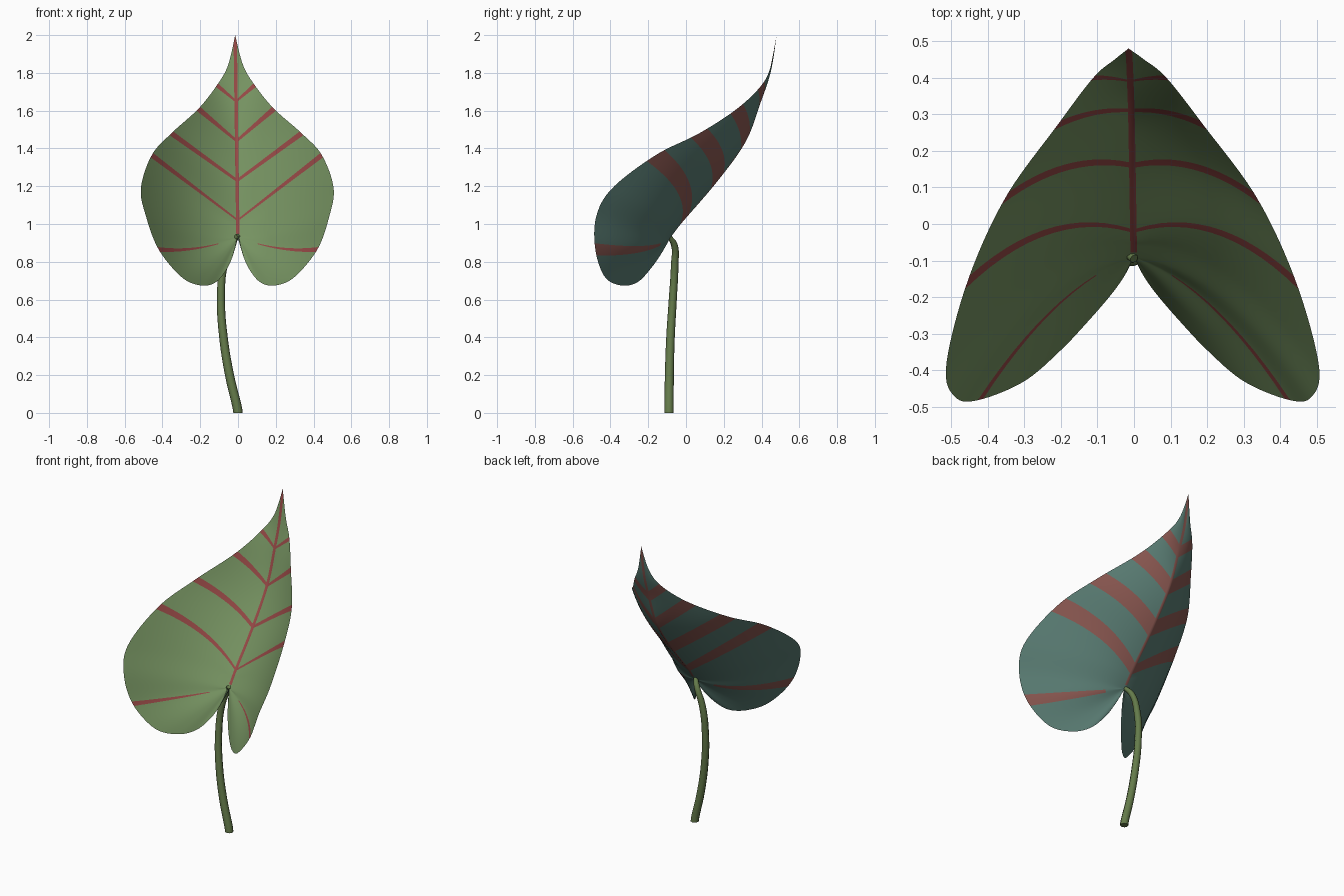
import bpy, bmesh

cube = bpy.data.objects.get("Cube")
if cube:
    bpy.data.objects.remove(cube)


def material(name, rgb):
    m = bpy.data.materials.new(name)
    m.use_nodes = True
    m.diffuse_color = (*rgb, 1)
    bsdf = m.node_tree.nodes["Principled BSDF"]
    bsdf.inputs["Base Color"].default_value = (*rgb, 1)
    bsdf.inputs["Roughness"].default_value = 0.8
    return m


leaf_mats = [material("leaf_green", (0.18, 0.29, 0.12)),
             material("vein_red", (0.30, 0.065, 0.06)),
             material("underside_teal", (0.10, 0.20, 0.17)),
             material("underside_vein", (0.25, 0.095, 0.08))]
stem_mat = material("stem_green", (0.13, 0.20, 0.07))

# Stations from tip to notch: rim x, y, z and the midrib y, z they grow from
BASE = (-0.09, 0.93)
STATIONS = [
    (0, 0.48, 2.0, 0.48, 2.0),
    (0.04, 0.45, 1.84, 0.44, 1.8),
    (0.10, 0.40, 1.735, 0.39, 1.65),
    (0.20, 0.27, 1.61, 0.31, 1.44),
    (0.345, 0.07, 1.48, 0.16, 1.23),
    (0.45, -0.16, 1.365, -0.02, 1.02),
    (0.51, -0.39, 1.19, -0.06, 0.97),
    (0.485, -0.475, 1.04, *BASE),
    (0.42, -0.48, 0.865, *BASE),
    (0.30, -0.43, 0.72, *BASE),
    (0.20, -0.345, 0.675, *BASE),
    (0.12, -0.26, 0.69, *BASE),
    (0.06, -0.19, 0.76, *BASE),
    (0.025, -0.14, 0.84, *BASE),
    (0.005, -0.10, 0.93, *BASE)]
LAST = len(STATIONS) - 1
VEINS = (2, 3, 4, 5, 8)
LOBE_VEIN = 8
FINE, WIDE = 0.08, 0.2      # half widths of upper and underside veins
COLS = 14


def station(s):
    """Smooth interpolation through the stations."""
    s = min(max(s, 0), LAST)
    k = min(int(s), LAST - 1)
    t = s - k
    a, b, c, d = (STATIONS[min(max(k + n, 0), LAST)] for n in (-1, 0, 1, 2))
    return [0.5 * (2 * q + (r - p) * t + (2 * p - 5 * q + 4 * r - w) * t * t
                   + (3 * q - p - 3 * r + w) * t ** 3)
            for p, q, r, w in zip(a, b, c, d)]


def blade_point(s, j, side, layer):
    k = round(s)
    if abs(abs(s - k) - FINE) < 0.001:          # veins taper towards the midrib
        s = k + (s - k) * (0.5 + 0.5 * j / COLS)
    rx, ry, rz, my, mz = station(s)
    rx = max(rx, 0)
    first = min(0.009 / max(rx, 0.001), 0.9)    # narrow midrib strip
    u = 0 if j == 0 else first + (1 - first) * (j - 1) / (COLS - 1)
    bow = 0.35 * rx * rx * 4 * u * (1 - u)
    droop = 0.4 * min(max((s - 5) / 3, 0), 1)
    thick = 0.006 * layer * (1 - u ** 4) * min(1, s, LAST - s)
    x, y, z = rx * u, my + (ry - my) * u + bow, mz + (rz - mz) * u
    lean = 0.015 * max(z - 0.9, 0) / 1.1
    return side * x - lean, y + thick, z - droop * bow - 0.7 * thick


# Leaf blade: upper and underside sheets meeting at the rim
rows = sorted({min(max(round(k + o, 3), 0), LAST) for k in range(LAST + 1)
               for o in (-WIDE, -FINE, FINE, WIDE, 0.35, 0.5, 0.65)})
bm = bmesh.new()
for side in (1, -1):
    for layer in (0, 1):
        grid = [[bm.verts.new(blade_point(s, j, side, layer))
                 for j in range(COLS + 1)] for s in rows]
        for i in range(len(rows) - 1):
            mid = (rows[i] + rows[i + 1]) / 2
            k = round(mid)
            on_vein = k in VEINS and abs(mid - k) < (FINE, WIDE)[layer]
            for j in range(COLS):
                quad = [grid[i][j], grid[i + 1][j],
                        grid[i + 1][j + 1], grid[i][j + 1]]
                if (side < 0) != (layer == 1):
                    quad.reverse()
                face = bm.faces.new(quad)
                start = 4 if k == LOBE_VEIN else 1
                red = (on_vein and j >= start) or (j == 0 and mid < 6.5)
                face.material_index = 2 * layer + int(red)
                face.smooth = True
bmesh.ops.remove_doubles(bm, verts=bm.verts, dist=0.0002)
mesh = bpy.data.meshes.new("leaf_blade")
bm.to_mesh(mesh)
bm.free()
blade = bpy.data.objects.new("leaf_blade", mesh)
bpy.context.collection.objects.link(blade)
for m in leaf_mats:
    mesh.materials.append(m)
bpy.context.view_layer.objects.active = blade
blade.select_set(True)
bpy.ops.object.shade_smooth_by_angle(angle=0.7)

# Stem: a tapering tube that bends into the notch of the blade
curve = bpy.data.curves.new("stem", "CURVE")
curve.dimensions = "3D"
curve.bevel_depth = 0.025
curve.bevel_resolution = 2
curve.use_fill_caps = True
curve.resolution_u = 6
path = [(0, -0.09, 0, 1), (-0.045, -0.088, 0.2, 0.95), (-0.077, -0.082, 0.4, 0.9),
        (-0.09, -0.07, 0.6, 0.85), (-0.075, -0.06, 0.78, 0.8),
        (-0.035, -0.062, 0.89, 0.7), (0, -0.095, 0.94, 0.5)]
spline = curve.splines.new("BEZIER")
spline.bezier_points.add(len(path) - 1)
for p, (x, y, z, r) in zip(spline.bezier_points, path):
    p.co = (x, y, z)
    p.radius = r
    p.handle_left_type = p.handle_right_type = "AUTO"
# Keep the foot flat on the ground
foot = spline.bezier_points[0]
foot.handle_left_type = foot.handle_right_type = "FREE"
foot.handle_left, foot.handle_right = (0, -0.09, -0.07), (0, -0.09, 0.03)
curve.materials.append(stem_mat)
stem = bpy.data.objects.new("stem", curve)
bpy.context.collection.objects.link(stem)
